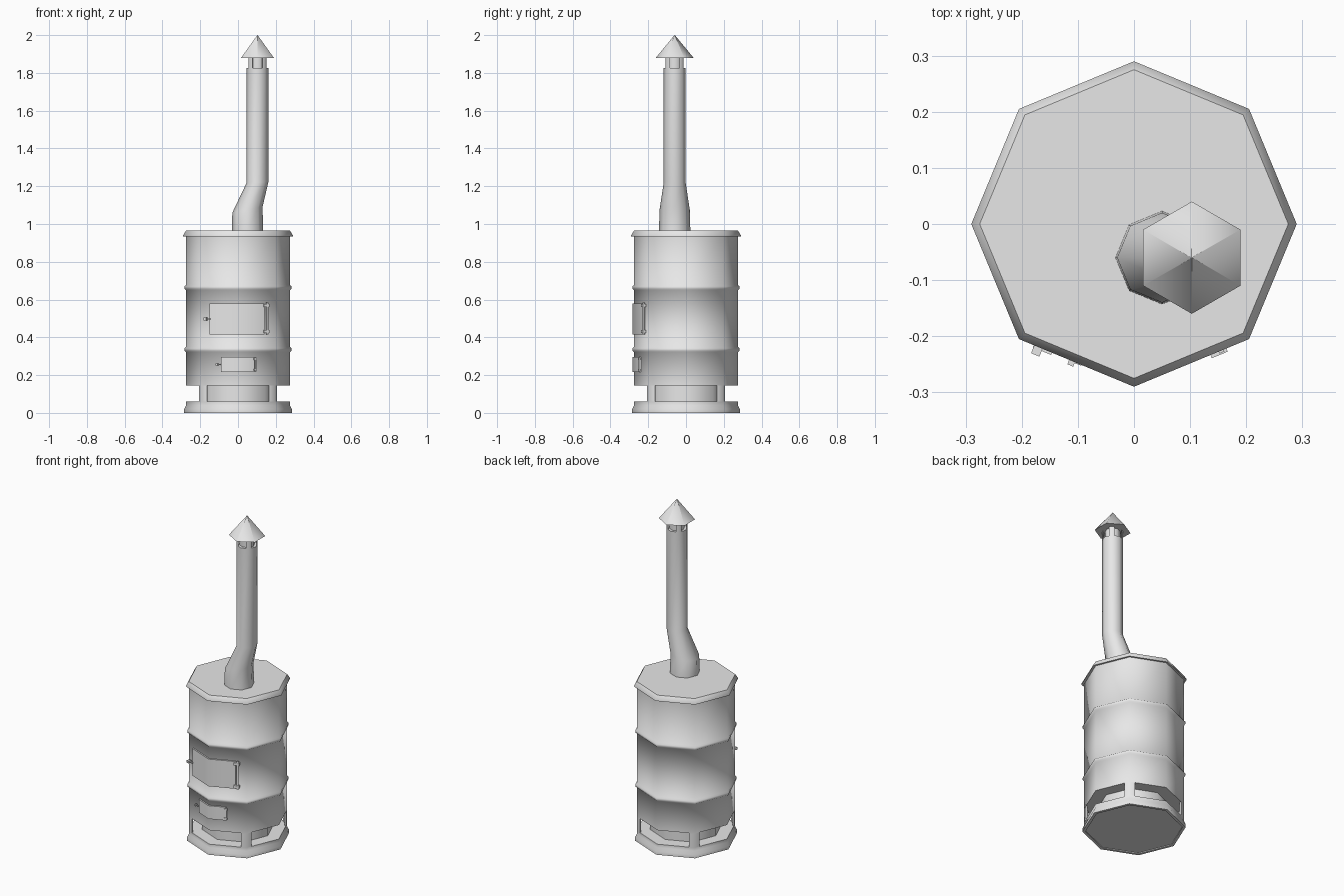
import bpy, bmesh
from math import sin, cos, pi, radians, sqrt
from mathutils import Vector, Matrix

cube = bpy.data.objects.get("Cube")
if cube:
    bpy.data.objects.remove(cube, do_unlink=True)

GREY = (0.8, 0.8, 0.8, 1)
steel = bpy.data.materials.new("grey_steel")
steel.use_nodes = True
steel.diffuse_color = GREY
steel.node_tree.nodes["Principled BSDF"].inputs["Base Color"].default_value = GREY

R = 0.275                      # barrel radius
SLOPE = sqrt(2) - 1            # how the front faces fall back from the middle edge
PIPE = Vector((0.103, -0.06))  # chimney centre
PIPE_R = 0.058


def finish(name, bm, inward=False, smooth=True):
    bmesh.ops.recalc_face_normals(bm, faces=bm.faces)
    if inward:
        bmesh.ops.reverse_faces(bm, faces=bm.faces)
    mesh = bpy.data.meshes.new(name)
    bm.to_mesh(mesh)
    bm.free()
    mesh.materials.append(steel)
    obj = bpy.data.objects.new(name, mesh)
    bpy.context.collection.objects.link(obj)
    if smooth:
        bpy.ops.object.select_all(action='DESELECT')
        obj.select_set(True)
        bpy.context.view_layer.objects.active = obj
        bpy.ops.object.shade_smooth_by_angle(angle=radians(50))
    return obj


def loft(name, rings, centre=(0, 0), sides=8, caps=True, inward=False):
    """Rings are (radius, z, x shift, tilt); neighbours are bridged."""
    bm = bmesh.new()
    loops = []
    for ring in rings:
        r, z, shift, tilt = (*ring, 0, 0)[:4]
        loop = []
        for i in range(sides):
            a = 2 * pi * i / sides + (pi / 2 if sides == 6 else 0)
            loop.append(bm.verts.new((centre[0] + shift + r * cos(a),
                                      centre[1] + r * sin(a), z + tilt * r * cos(a))))
        loops.append(loop)
    for low, high in zip(loops, loops[1:]):
        for i in range(sides):
            j = (i + 1) % sides
            bm.faces.new((low[i], low[j], high[j], high[i]))
    if caps:
        bm.faces.new(loops[0])
        bm.faces.new(loops[-1])
    return finish(name, bm, inward)


def prism(name, outline, z0, z1):
    bm = bmesh.new()
    face = bm.faces.new([bm.verts.new((x, y, z0)) for x, y in outline])
    up = bmesh.ops.extrude_face_region(bm, geom=[face])["geom"]
    bmesh.ops.translate(bm, vec=(0, 0, z1 - z0),
                        verts=[v for v in up if isinstance(v, bmesh.types.BMVert)])
    return finish(name, bm)


def corner_posts(name, r, z0, z1, centre=(0, 0), share=0.15):
    """Four bent posts on the diagonal corners, leaving four openings."""
    for k in range(4):
        a = pi / 4 + k * pi / 2
        before, corner, after = (Vector((cos(a + d), sin(a + d))) * r
                                 for d in (-pi / 4, 0, pi / 4))
        outer = [corner.lerp(before, share), corner, corner.lerp(after, share)]
        inner = [p * 0.97 for p in reversed(outer)]
        c = Vector(centre)
        prism(f"{name}_{k + 1}", [p + c for p in outer + inner], z0, z1)


def front_y(x):
    return -R + SLOPE * abs(x)


def door(name, x0, x1, z0, z1, out=0.009):
    """Plate bent round the front edge of the barrel."""
    xs = (x0, 0, x1)
    outline = [(x, front_y(x) - out) for x in xs]
    outline += [(x, front_y(x) + 0.003) for x in reversed(xs)]
    prism(name, outline, z0, z1)


def face_box(name, x, z, width, height, depth, lift=0.0):
    """Box lying on a front face of the barrel."""
    turn = pi / 8 if x > 0 else -pi / 8
    normal = Vector((sin(turn), -cos(turn), 0))
    place = Vector((x, front_y(x), z)) + normal * (lift + depth / 2)
    bm = bmesh.new()
    bmesh.ops.create_cube(bm, size=1, matrix=Matrix.Translation(place)
                          @ Matrix.Rotation(turn, 4, 'Z')
                          @ Matrix.Diagonal((width, depth, height, 1)))
    finish(name, bm, smooth=False)


def hinge(name, x, z0, z1, size):
    face_box(name + "_pin", x, (z0 + z1) / 2, size * 0.6, z1 - z0, size * 0.6, 0.008)
    for end, z in (("lower", z0 + size), ("upper", z1 - size)):
        face_box(f"{name}_{end}_knuckle", x - size * 0.3, z, size * 1.9, size, size, 0.004)


def handle(name, x, z, size):
    face_box(name + "_stem", x + size * 0.5, z, size * 2.2, size * 0.45, size * 0.5, 0.01)
    face_box(name + "_grip", x, z, size, size * 0.9, size * 1.3, 0.008)


# Foot ring with its floor
loft("base", [(0.268, 0.005), (0.268, 0), (0.285, 0), (0.285, 0.02),
              (R, 0.04), (R, 0.06)])

# Air openings between the posts, and the grate ring inside
corner_posts("base_post", R, 0.06, 0.145)
loft("grate_ring", [(0.2, 0.06), (0.2, 0.145)], caps=False, inward=True)

# Barrel with two pressed ribs
profile = [(R, 0.145)]
for rib in (0.335, 0.663):
    profile += [(R, rib - 0.014), (R + 0.008, rib - 0.007),
                (R + 0.008, rib + 0.007), (R, rib + 0.014)]
loft("barrel", profile + [(R, 0.94)])

# Lid with sloping rim
loft("lid", [(R, 0.937), (0.29, 0.935), (0.29, 0.941), (R, 0.965)])

# Doors, hinges and handles
door("fire_door", -0.15, 0.14, 0.415, 0.58)
hinge("fire_door_hinge", 0.15, 0.415, 0.585, 0.016)
handle("fire_door_handle", -0.165, 0.497, 0.016)
door("ash_door", -0.09, 0.088, 0.217, 0.297)
hinge("ash_door_hinge", 0.09, 0.22, 0.294, 0.009)
handle("ash_door_handle", -0.105, 0.257, 0.011)

# Chimney pipe: wide foot, offset bend, straight stack
loft("chimney_pipe", [(0.083, 0.965, -0.053), (0.08, 1.075, -0.053, 0.19),
                      (PIPE_R, 1.22, 0, 0.05), (PIPE_R, 1.825)], PIPE)
corner_posts("chimney_tab", PIPE_R, 1.825, 1.885, PIPE, 0.38)
loft("chimney_vent_ring", [(0.042, 1.825), (0.042, 1.885)], PIPE, caps=False, inward=True)

# Rain cap
loft("chimney_cap", [(0.1, 1.88), (0.001, 2.0)], PIPE, sides=6)
